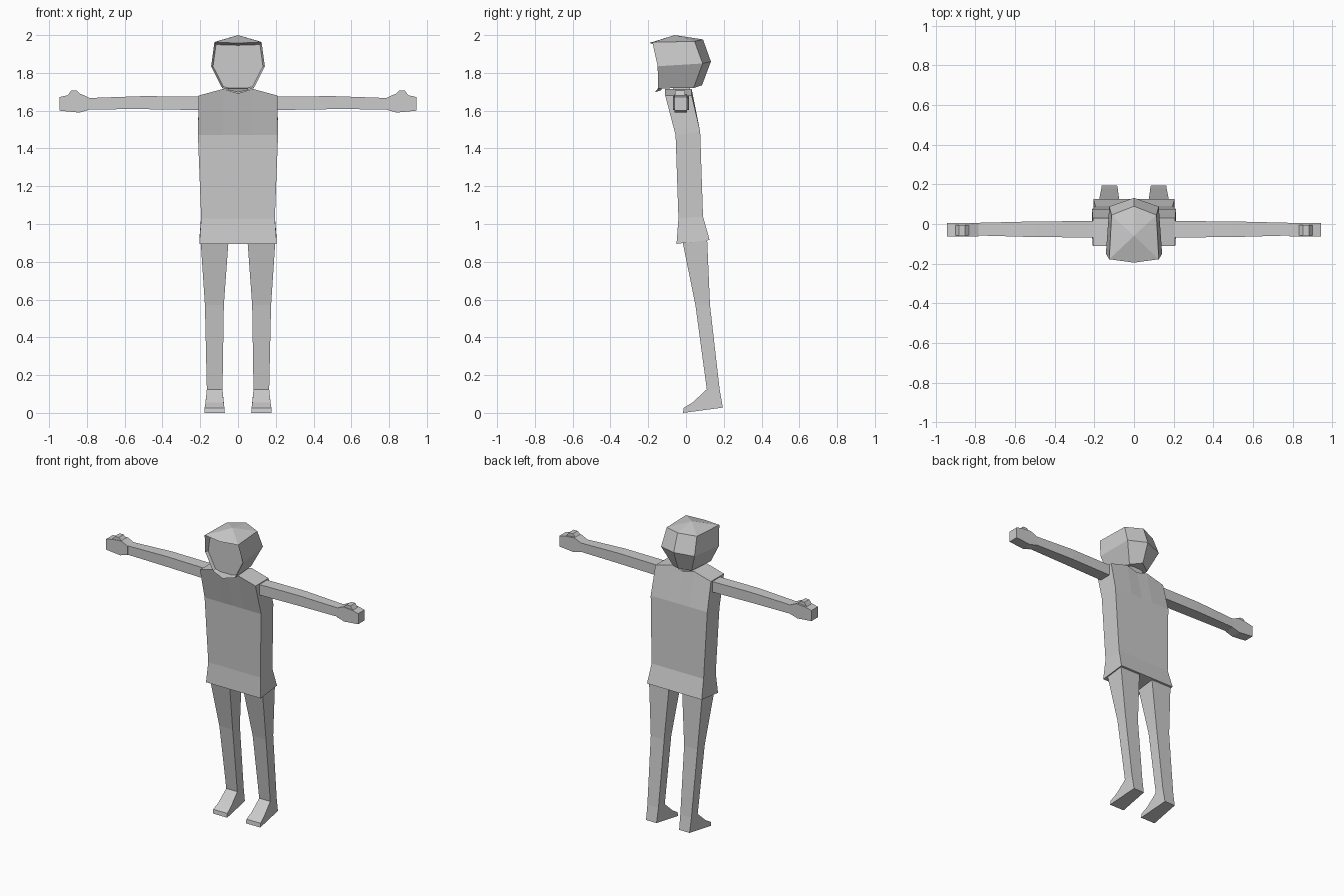
import bpy, bmesh

if "Cube" in bpy.data.objects:
    bpy.data.objects.remove(bpy.data.objects["Cube"])

grey = bpy.data.materials.new("plain grey")
grey.diffuse_color = (0.6, 0.6, 0.6, 1)
grey.use_nodes = True
grey.node_tree.nodes["Principled BSDF"].inputs["Base Color"].default_value = grey.diffuse_color


def make(name, verts, faces):
    """Flat-shaded object with consistent outward normals."""
    mesh = bpy.data.meshes.new(name)
    mesh.from_pydata(verts, [], faces)
    bm = bmesh.new()
    bm.from_mesh(mesh)
    bmesh.ops.recalc_face_normals(bm, faces=bm.faces)
    bm.to_mesh(mesh)
    bm.free()
    mesh.materials.append(grey)
    obj = bpy.data.objects.new(name, mesh)
    bpy.context.collection.objects.link(obj)
    return obj


def bridge(count, n):
    """Quads joining consecutive rings of n points."""
    return [(r * n + i, r * n + (i + 1) % n, (r + 1) * n + (i + 1) % n, (r + 1) * n + i)
            for r in range(count - 1) for i in range(n)]


def loft(name, rings):
    n = len(rings[0])
    verts = [p for ring in rings for p in ring]
    last = len(verts) - n
    faces = bridge(len(rings), n) + [tuple(range(n)), tuple(range(last, last + n))]
    return make(name, verts, faces)


def pair(name, rings):
    """Left and right copies of a lofted part."""
    for side, s in (("left", 1), ("right", -1)):
        loft(f"{side}_{name}", [[(s * x, y, z) for x, y, z in r] for r in rings])


# Tunic: flared hem, waist, chest and a collar line that dips at the middle
fractions = (-1, -0.38, 0, 0.38, 1)
collar = (0, 0.035, 0.012, 0.035, 0)
rings = []
for hw, yf, zf, yb, zb, top in ((0.205, -0.05, 0.895, 0.125, 0.915, 0),
                                (0.195, -0.04, 1.03, 0.09, 1.04, 0),
                                (0.212, -0.055, 1.47, 0.075, 1.49, 0),
                                (0.208, -0.11, 1.68, 0.03, 1.68, 1)):
    front = [(hw * f, yf, zf + top * c) for f, c in zip(fractions, collar)]
    back = [(hw * f, yb, zb + top * c) for f, c in zip(fractions, collar)]
    rings.append(front + back[::-1])
verts = [p for r in rings for p in r]
faces = bridge(4, 10) + [tuple(range(10))]
faces += [(30 + i, 31 + i, 38 - i, 39 - i) for i in range(4)]
make("tunic", verts, faces)

# Neck
loft("neck", [[(x, y, z) for x, y in ((-0.05, -0.07), (0.05, -0.07), (0.05, 0.02), (-0.05, 0.02))]
              for z in (1.66, 1.74)])

# Head: three levels of front-middle, front-side, back-side and back-middle points
levels = (
    ((0, -0.165, 1.697), (0.083, -0.148, 1.718), (0.07, 0.04, 1.72), (0, 0.085, 1.735)),
    (None, (0.142, -0.15, 1.835), (0.125, 0.088, 1.85), (0, 0.132, 1.86)),
    ((0, -0.195, 1.958), (0.125, -0.178, 1.962), (0.113, 0.045, 1.967), (0, 0.09, 1.977)),
)
verts, faces = [], []
for front, fs, bs, back in levels:
    mir = [(-p[0], p[1], p[2]) for p in (bs, fs)]
    verts += [fs, bs, back] + mir
for r in (0, 5):
    faces += [(r + i, r + i + 1, r + i + 6, r + i + 5) for i in range(4)]
chin, brow, apex = 15, 16, 17
verts += [levels[0][0], levels[2][0], (0, -0.06, 2.0)]
crown = [brow, 10, 11, 12, 13, 14]
faces += [(crown[i], crown[(i + 1) % 6], apex) for i in range(6)]
faces.append((chin, 0, 1, 2, 3, 4))
# Recessed face inside the hood rim
rim = [chin, 0, 5, 10, brow, 14, 9, 4]
start = len(verts)
for i in rim:
    x, y, z = verts[i]
    verts.append((x * 0.93, -0.13, 1.825 + (z - 1.825) * 0.91))
faces += [(rim[i], rim[(i + 1) % 8], start + (i + 1) % 8, start + i) for i in range(8)]
faces.append(tuple(range(start, start + 8)))
make("head", verts, faces)

# Arms: shoulder, elbow, wrist
pair("arm", [[(x, yf, zb), (x, yb, zb), (x, yb, zt), (x, yf, zt)]
             for x, yf, yb, zb, zt in ((0.19, -0.068, 0.015, 1.603, 1.674),
                                       (0.50, -0.066, 0.013, 1.608, 1.677),
                                       (0.787, -0.058, 0.006, 1.607, 1.667))])

# Hands: side outline plus raised thumb
palm = ((0.785, 1.667), (0.83, 1.688), (0.90, 1.682), (0.945, 1.672),
        (0.945, 1.60), (0.84, 1.59), (0.785, 1.606))
pair("hand", [[(x, y, z) for x, z in palm] for y in (-0.062, 0.006)])
thumb = ((0.825, 1.68), (0.853, 1.706), (0.883, 1.706), (0.903, 1.68))
pair("thumb", [[(x, y, z) for x, z in thumb] for y in (-0.058, -0.006)])

# Legs: hip, knee, ankle
pair("leg", [[(xi, yf, z), (xo, yf, z), (xo, yb, z), (xi, yb, z)]
             for xi, xo, yf, yb, z in ((0.05, 0.198, -0.02, 0.112, 0.915),
                                       (0.075, 0.175, 0.05, 0.127, 0.57),
                                       (0.082, 0.165, 0.11, 0.178, 0.125))])

# Feet: side outline with a width at each point (y, z, inner x, outer x)
foot = ((0.11, 0.125, 0.082, 0.165), (0.035, 0.055, 0.076, 0.172),
        (-0.012, 0.027, 0.072, 0.177), (-0.016, 0.003, 0.07, 0.178),
        (0.195, 0.028, 0.085, 0.163), (0.178, 0.125, 0.082, 0.165))
foot = [(y, max(z, 0.0) if z > 0.01 else 0.0, a, b) for y, z, a, b in foot]
pair("foot", [[(p[k], p[0], p[1]) for p in foot] for k in (2, 3)])
